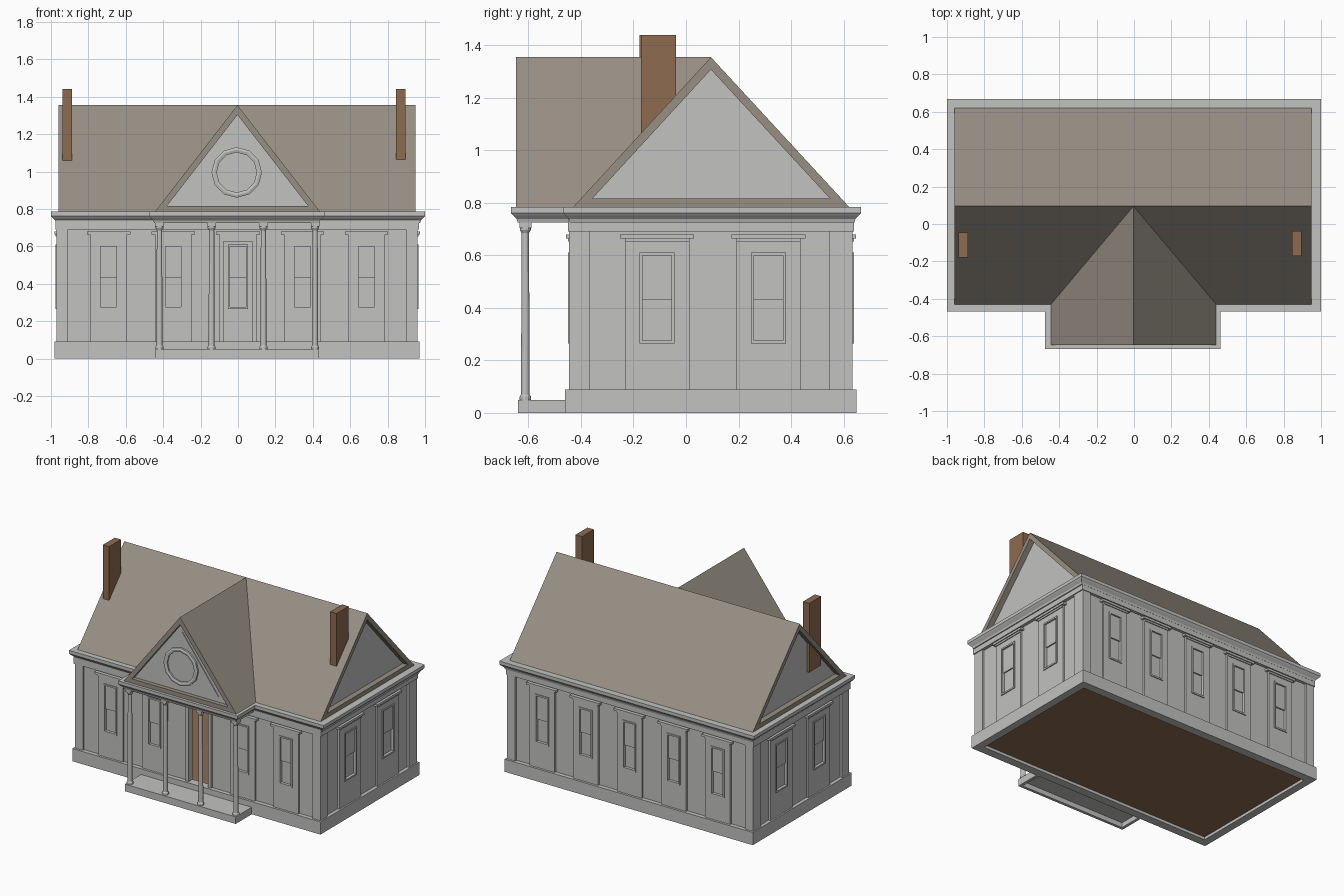
import bpy, bmesh, math
from mathutils import Matrix, Vector

if "Cube" in bpy.data.objects:
    bpy.data.objects.remove(bpy.data.objects["Cube"])


def material(name, rgb):
    m = bpy.data.materials.new(name)
    m.diffuse_color = (*rgb, 1)
    m.use_nodes = True
    m.node_tree.nodes["Principled BSDF"].inputs["Base Color"].default_value = m.diffuse_color
    return m


WHITE = material("pale_grey_paint", (0.54, 0.54, 0.53))
ROOF = material("taupe_roof", (0.31, 0.275, 0.23))
BROWN = material("brown_brick", (0.27, 0.145, 0.08))


def finish(name, bm, *mats):
    bmesh.ops.recalc_face_normals(bm, faces=bm.faces)
    me = bpy.data.meshes.new(name)
    bm.to_mesh(me)
    bm.free()
    for m in mats:
        me.materials.append(m)
    ob = bpy.data.objects.new(name, me)
    bpy.context.collection.objects.link(ob)
    return ob


def boxes(name, items, mat):
    """Each item is x0, x1, y0, y1, z0, z1."""
    bm = bmesh.new()
    for x0, x1, y0, y1, z0, z1 in items:
        m = Matrix.Translation(((x0 + x1) / 2, (y0 + y1) / 2, (z0 + z1) / 2))
        m = m @ Matrix.Diagonal((x1 - x0, y1 - y0, z1 - z0, 1))
        bmesh.ops.create_cube(bm, size=1, matrix=m)
    return finish(name, bm, mat)


# wall planes
XL, XR, YF, YB = -0.955, 0.945, -0.43, 0.62
T = 0.03

# plinth ring and floor
boxes("plinth", [(-0.98, 0.97, -0.46, -0.40, 0, 0.09), (-0.98, 0.97, 0.59, 0.65, 0, 0.09),
                 (-0.98, -0.925, -0.40, 0.59, 0, 0.09), (0.915, 0.97, -0.40, 0.59, 0, 0.09)], WHITE)
boxes("floor", [(-0.93, 0.92, -0.405, 0.595, 0.02, 0.035)], BROWN)

# hollow walls with an open doorway
D0, D1, DT = -0.077, 0.077, 0.625
boxes("walls", [(XL, D0, YF, YF + T, 0.08, 0.72), (D1, XR, YF, YF + T, 0.08, 0.72),
                (D0, D1, YF, YF + T, DT, 0.72), (XL, XR, YB - T, YB, 0.08, 0.72),
                (XL, XL + T, YF + T, YB - T, 0.08, 0.72),
                (XR - T, XR, YF + T, YB - T, 0.08, 0.72)], WHITE)

# corner pilasters
boxes("corner_pilasters", [(x0, x1, y0, y1, 0.09, 0.70)
                           for x0, x1 in ((-0.97, -0.908), (0.898, 0.96))
                           for y0, y1 in ((-0.445, -0.365), (0.545, 0.635))], WHITE)

# frieze band under the cornice
boxes("frieze", [(-0.977, 0.967, -0.45, 0.64, 0.69, 0.74)], WHITE)


def place(ob, side):
    """Facade parts are modelled with x along the wall, -y outward."""
    if side == "front":
        ob.matrix_world = Matrix.Translation((0, YF, 0))
    elif side == "back":
        ob.matrix_world = Matrix.Translation((0, YB, 0)) @ Matrix.Rotation(math.pi, 4, "Z")
    elif side == "right":
        ob.matrix_world = Matrix.Translation((XR, 0, 0)) @ Matrix.Rotation(math.pi / 2, 4, "Z")
    elif side == "left":
        ob.matrix_world = Matrix.Translation((XL, 0, 0)) @ Matrix.Rotation(-math.pi / 2, 4, "Z")
    else:  # inner face of the back wall
        ob.matrix_world = Matrix.Translation((0, YB - T, 0))


def sash(u, hw):
    z0, z1, f = 0.265, 0.61, 0.011
    return [(u - hw, u - hw + f, -0.02, 0.002, z0, z1), (u + hw - f, u + hw, -0.02, 0.002, z0, z1),
            (u - hw + f, u + hw - f, -0.02, 0.002, z0, z0 + f),
            (u - hw + f, u + hw - f, -0.02, 0.002, z1 - f, z1),
            (u - hw + f, u + hw - f, -0.009, 0.002, 0.43, z1 - f)]


def lintel(u, sw):
    return [(u - sw, u + sw, -0.020, 0.005, 0.652, 0.664),
            (u - sw - 0.018, u + sw + 0.018, -0.027, 0.005, 0.664, 0.680)]


def window(side, u, k):
    hw, sw, d = 0.053 * k, 0.098 * k, -0.014
    surround = [(u - sw, u - hw, d, 0.005, 0.085, 0.655), (u + hw, u + sw, d, 0.005, 0.085, 0.655),
                (u - hw, u + hw, d, 0.005, 0.085, 0.265), (u - hw, u + hw, d, 0.005, 0.61, 0.655)]
    place(boxes(side + "_window_surround", surround, WHITE), side)
    place(boxes(side + "_window_sash", sash(u, hw), WHITE), side)
    place(boxes(side + "_window_lintel", lintel(u, sw), WHITE), side)


# windows on all four sides
for u in (-0.692, -0.346, 0.0, 0.345, 0.687):
    if u:
        window("front", u, 1)
    window("back", -u, 1)
for u in (-0.11, 0.314):
    window("right", u, 1.25)
    window("left", -u, 1.25)
place(boxes("inner_window_frame", sash(0, 0.053), WHITE), "inside")

# doorway surround
place(boxes("door_surround", [(-0.1, D0, -0.014, 0.005, 0.085, 0.655), (D1, 0.1, -0.014, 0.005, 0.085, 0.655),
                              (D0, D1, -0.014, 0.005, DT, 0.655)] + lintel(0, 0.1), WHITE), "front")

# porch base, open underneath
boxes("porch_base", [(-0.44, 0.43, -0.64, -0.455, 0.035, 0.05), (-0.44, 0.43, -0.64, -0.62, 0, 0.035),
                     (-0.44, -0.42, -0.62, -0.455, 0, 0.035), (0.41, 0.43, -0.62, -0.455, 0, 0.035)], WHITE)


# porch columns, turned from a profile
def column(x, y):
    prof = [(0.022, 0.05), (0.022, 0.062), (0.0165, 0.07), (0.014, 0.685),
            (0.021, 0.697), (0.021, 0.73)]
    bm = bmesh.new()
    n, rings = 12, []
    for r, z in prof:
        rings.append([bm.verts.new((x + r * math.cos(2 * math.pi * i / n),
                                    y + r * math.sin(2 * math.pi * i / n), z)) for i in range(n)])
    for a, b in zip(rings, rings[1:]):
        for i in range(n):
            bm.faces.new((a[i], a[(i + 1) % n], b[(i + 1) % n], b[i]))
    bm.faces.new(rings[0])
    bm.faces.new(rings[-1])
    finish("porch_column", bm, WHITE)


for cx in (-0.42, -0.141, 0.136, 0.412):
    column(cx, -0.612)
    boxes("column_cap", [(cx - 0.023, cx + 0.023, -0.635, -0.589, 0.705, 0.73)], WHITE)


# cornice following the T-shaped plan
def outline(e):
    return [(-1 + e, -0.468 + e), (-0.475 + e, -0.468 + e), (-0.475 + e, -0.667 + e),
            (0.462 - e, -0.667 + e), (0.462 - e, -0.468 + e), (1 - e, -0.468 + e),
            (1 - e, 0.667 - e), (-1 + e, 0.667 - e)]


bm = bmesh.new()
rings = [[bm.verts.new((x, y, z)) for x, y in outline(e)]
         for e, z in ((0.026, 0.725), (0.022, 0.738), (0.008, 0.752), (0, 0.762), (0, 0.785))]
for a, b in zip(rings, rings[1:]):
    for i in range(8):
        bm.faces.new((a[i], a[(i + 1) % 8], b[(i + 1) % 8], b[i]))
bm.faces.new(rings[0])
bm.faces.new(rings[-1])
finish("cornice", bm, WHITE)


# gabled roofs: triangular prisms with sunken pediment panels
def gable_roof(name, tri_a, tri_b, sunk, depth):
    bm = bmesh.new()
    a = [bm.verts.new(p) for p in tri_a]
    b = [bm.verts.new(p) for p in tri_b]
    ends = [bm.faces.new(a), bm.faces.new(b)]
    for i in range(3):
        j = (i + 1) % 3
        bm.faces.new((a[i], a[j], b[j], b[i]))
    bmesh.ops.recalc_face_normals(bm, faces=bm.faces)
    for f in ends[:sunk]:
        bmesh.ops.inset_individual(bm, faces=[f], thickness=0.032, use_even_offset=True)
        f.normal_update()
        push = f.normal * -depth
        new = bmesh.ops.extrude_discrete_faces(bm, faces=[f])["faces"][0]
        bmesh.ops.translate(bm, verts=list(new.verts), vec=push)
        new.material_index = 1
    finish(name, bm, ROOF, WHITE)


def side_tri(x):
    return [(x, -0.43, 0.784), (x, 0.622, 0.784), (x, 0.095, 1.355)]


def front_tri(y):
    return [(-0.445, y, 0.784), (0.44, y, 0.784), (-0.003, y, 1.355)]


gable_roof("main_roof", side_tri(-0.96), side_tri(0.95), 2, 0.04)
gable_roof("porch_roof", front_tri(-0.647), front_tri(0.095), 1, 0.03)

# front pediment: raised triangle and round window
PY = -0.617


def plate(name, pts, y0, y1):
    bm = bmesh.new()
    f = bm.faces.new([bm.verts.new((x, y0, z)) for x, z in pts])
    g = bmesh.ops.extrude_face_region(bm, geom=[f], use_keep_orig=True)["geom"]
    bmesh.ops.translate(bm, vec=(0, y1 - y0, 0), verts=[v for v in g if isinstance(v, bmesh.types.BMVert)])
    finish(name, bm, WHITE)


plate("pediment_panel", [(-0.29, 0.855), (0.283, 0.855), (-0.003, 1.24)], PY + 0.002, PY - 0.006)


def ring_pts(r, n=12):
    return [(-0.007 + r * math.sin(2 * math.pi * i / n), 0.995 + r * math.cos(2 * math.pi * i / n))
            for i in range(n)]


bm = bmesh.new()
loops = [[bm.verts.new((x, y, z)) for x, z in ring_pts(r)]
         for r, y in ((0.135, PY + 0.002), (0.135, PY - 0.018), (0.122, PY - 0.022),
                      (0.107, PY - 0.018), (0.107, PY - 0.008))]
for a, b in zip(loops, loops[1:]):
    for i in range(12):
        bm.faces.new((a[i], a[(i + 1) % 12], b[(i + 1) % 12], b[i]))
bm.faces.new(loops[-1])
finish("round_window", bm, WHITE)

# chimneys
boxes("left_chimney", [(-0.937, -0.888, -0.178, -0.045, 0.95, 1.44)], BROWN)
boxes("right_chimney", [(0.845, 0.895, -0.172, -0.038, 0.95, 1.44)], BROWN)
